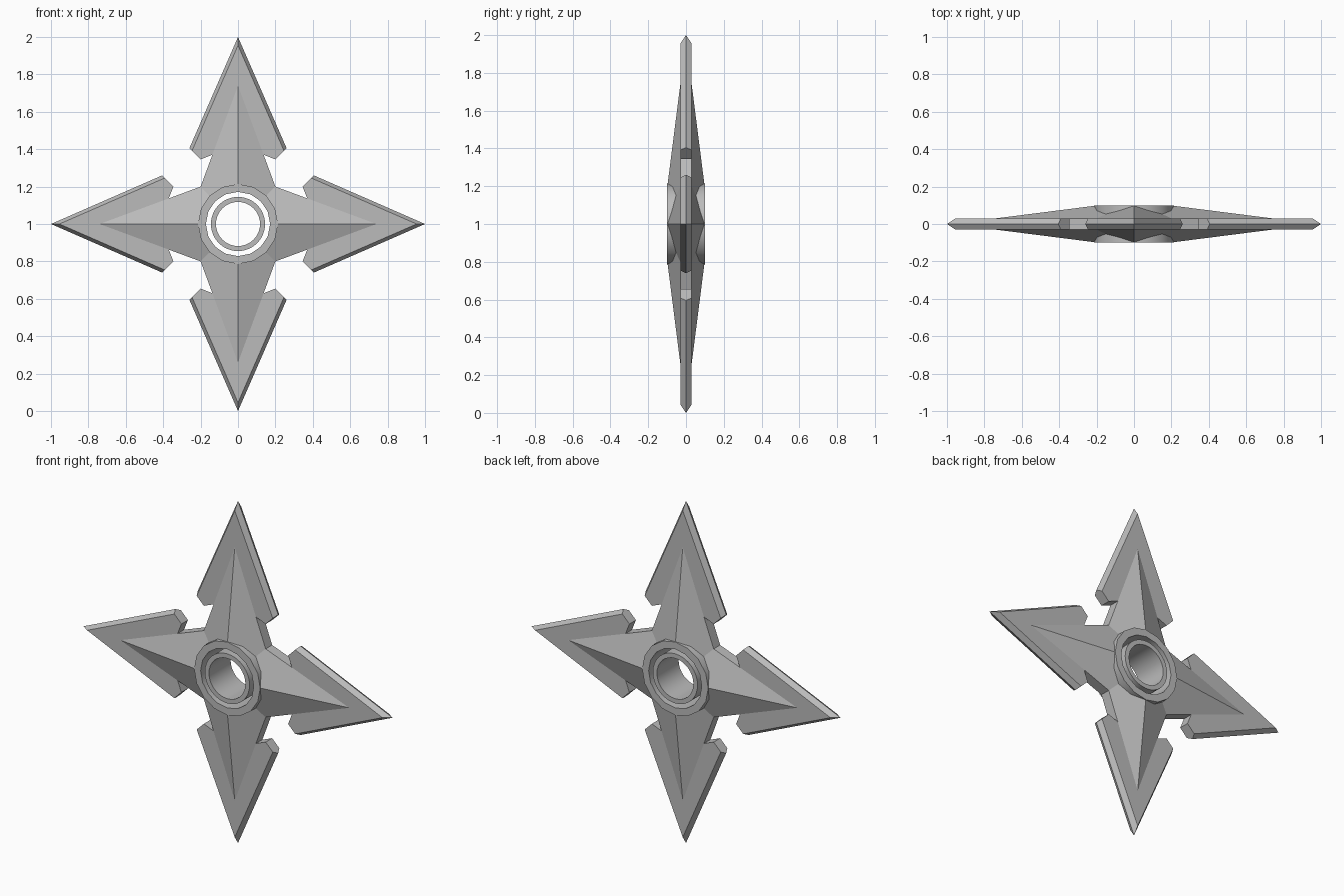
import bpy, bmesh, math
from mathutils import Vector, Matrix

cube = bpy.data.objects.get("Cube")
if cube:
    bpy.data.objects.remove(cube, do_unlink=True)

CENTRE = Vector((0, 0, 1))
PLATE = 0.03      # half thickness of the flat blade
HUB = 0.10        # half depth of the hub

steel = bpy.data.materials.new("grey_steel")
steel.use_nodes = True
GREY = (0.5, 0.5, 0.5, 1)
steel.diffuse_color = GREY
steel.node_tree.nodes["Principled BSDF"].inputs["Base Color"].default_value = GREY


def finish(name, bm):
    """Turn a bmesh into a named, coloured object."""
    bmesh.ops.recalc_face_normals(bm, faces=bm.faces)
    mesh = bpy.data.meshes.new(name)
    bm.to_mesh(mesh)
    bm.free()
    mesh.materials.append(steel)
    obj = bpy.data.objects.new(name, mesh)
    bpy.context.collection.objects.link(obj)
    obj.location = CENTRE
    return obj


# One eighth of a blade: (distance along the arm, half width, height)
points = {
    "ridge_in": (0.19, 0, HUB),
    "ridge_end": (0.74, 0, PLATE),
    "notch": (0.37, 0.137, PLATE),
    "corner": (0.2, 0.2, PLATE),
    "valley_in": (0.134, 0.134, 0.061),
    "barb_in": (0.345, 0.2, PLATE),
    "barb_bevel": (0.391, 0.246, PLATE),
    "tip_bevel": (0.955, 0, PLATE),
    "tip": (1, 0, 0),
    "barb_out": (0.405, 0.26, 0),
}
for key in ("ridge_in", "valley_in", "corner", "notch", "barb_in"):
    points[key + "_mid"] = (*points[key][:2], 0)

faces = [
    "ridge_in ridge_end notch corner valley_in",          # raised ridge
    "ridge_end tip_bevel barb_bevel barb_in notch",       # flat plate
    "tip_bevel tip barb_out barb_bevel",                  # sharpened edge
    "corner notch notch_mid corner_mid",                  # arm side
    "notch barb_in barb_in_mid notch_mid",                # notch
    "barb_in barb_bevel barb_out barb_in_mid",            # barb end
    "ridge_in valley_in valley_in_mid ridge_in_mid",      # end inside the hub
]

# Four-pointed star: mirror the piece and turn it about the centre
bm = bmesh.new()
for arm in range(4):
    turn = Matrix.Rotation(arm * math.pi / 2, 3, 'Y')
    for side in (1, -1):
        for front in (1, -1):
            verts = {k: bm.verts.new(turn @ Vector((t, front * h, side * w)))
                     for k, (t, w, h) in points.items()}
            for names in faces:
                bm.faces.new([verts[n] for n in names.split()])
bmesh.ops.remove_doubles(bm, verts=bm.verts, dist=0.0005)
bmesh.ops.recalc_face_normals(bm, faces=bm.faces)
bmesh.ops.dissolve_limit(bm, angle_limit=math.radians(1),
                         verts=bm.verts, edges=bm.edges)
finish("star_blade", bm)


def tube(name, outer, inner, depth, sides):
    """Square-edged ring whose axis runs front to back."""
    bm = bmesh.new()
    profile = [(outer, -depth), (outer, depth), (inner, depth), (inner, -depth)]
    loops = []
    for i in range(sides):
        a = 2 * math.pi * i / sides
        loops.append([bm.verts.new((r * math.cos(a), y, r * math.sin(a)))
                      for r, y in profile])
    for i in range(sides):
        one, two = loops[i], loops[(i + 1) % sides]
        for j in range(4):
            k = (j + 1) % 4
            bm.faces.new((one[j], one[k], two[k], two[j]))
    obj = finish(name, bm)
    bpy.ops.object.select_all(action='DESELECT')
    obj.select_set(True)
    bpy.context.view_layer.objects.active = obj
    bpy.ops.object.shade_smooth_by_angle(angle=math.radians(30))


# Hub ring and the separate sleeve inside it
tube("hub_ring", 0.214, 0.172, HUB, 16)
tube("inner_sleeve", 0.145, 0.118, HUB, 32)
